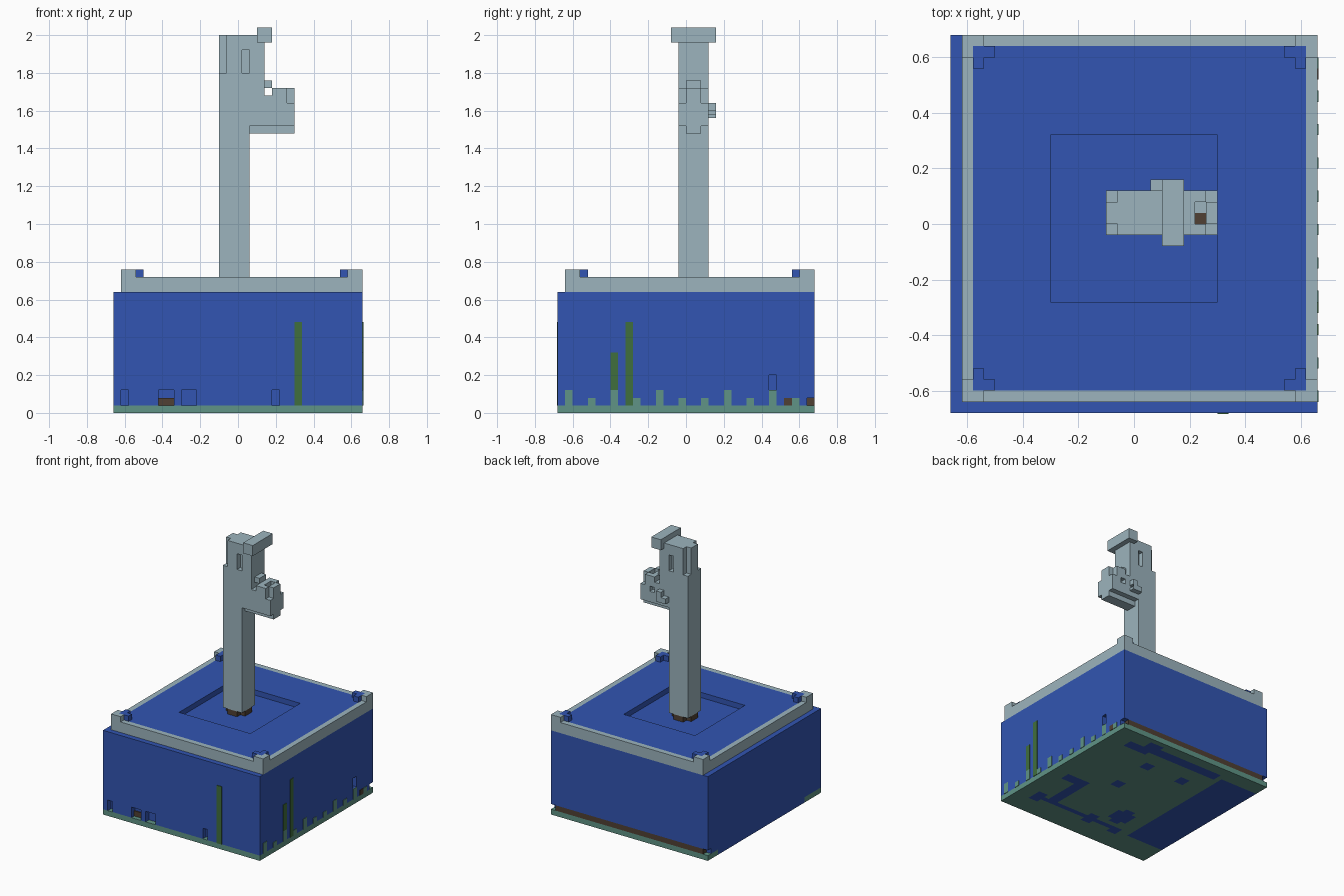
import bpy, bmesh
from mathutils import Vector

if "Cube" in bpy.data.objects:
    bpy.data.objects.remove(bpy.data.objects["Cube"])

UNIT = 0.04                      # everything sits on a block grid of this size
ORIGIN = Vector((-0.66, -0.68, 0))


def material(name, *rgb):
    mat = bpy.data.materials.new(name)
    mat.use_nodes = True
    mat.diffuse_color = (*rgb, 1)
    for node in mat.node_tree.nodes:
        if node.type == 'BSDF_PRINCIPLED':
            node.inputs["Base Color"].default_value = (*rgb, 1)
    return mat


BLUE = material("deep blue", .032, .091, .445)
STONE = material("pale stone", .332, .456, .509)
TEAL = material("teal", .117, .296, .238)
GREEN = material("leaf green", .051, .156, .048)
BROWN = material("dark brown", .08, .051, .034)


def finish(name, bm, *mats):
    mesh = bpy.data.meshes.new(name)
    bm.to_mesh(mesh)
    bm.free()
    for mat in mats:
        mesh.materials.append(mat)
    obj = bpy.data.objects.new(name, mesh)
    bpy.context.scene.collection.objects.link(obj)
    return obj


def blocks(name, mat, *boxes):
    """Boxes given in grid steps as x0, x1, y0, y1, z0, z1."""
    bm = bmesh.new()
    for box in boxes:
        low = ORIGIN + UNIT * Vector(box[0::2])
        high = ORIGIN + UNIT * Vector(box[1::2])
        made = bmesh.ops.create_cube(bm, size=1)
        for v in made["verts"]:
            v.co = [l if c < 0 else h for c, l, h in zip(v.co, low, high)]
    return finish(name, bm, mat)


def carve(obj, mat, *boxes):
    cutter = blocks("cutter", mat, *boxes)
    cutter.hide_render = True
    mod = obj.modifiers.new("carve", 'BOOLEAN')
    mod.operation = 'DIFFERENCE'
    mod.solver = 'EXACT'
    mod.object = cutter
    bpy.context.view_layer.objects.active = obj
    bpy.ops.object.modifier_apply(modifier=mod.name)
    bpy.data.objects.remove(cutter)


def frame(outer, inner, z0, z1):
    a, b, c, d = outer
    e, f, g, h = inner
    return [(a, b, c, g, z0, z1), (a, b, h, d, z0, z1),
            (a, e, g, h, z0, z1), (f, b, g, h, z0, z1)]


# Ground plate, with blue pools and channels marked on its underside
bm = bmesh.new()
bmesh.ops.create_grid(bm, x_segments=33, y_segments=34, size=1)
for v in bm.verts:
    v.co = (v.co.x * .66, v.co.y * .68, 0)
top = bmesh.ops.extrude_face_region(bm, geom=bm.faces[:])["geom"]
for v in top:
    if isinstance(v, bmesh.types.BMVert):
        v.co.z = UNIT
bmesh.ops.recalc_face_normals(bm, faces=bm.faces)
pools = [(-1, 8, 5, 31), (9, 25, 30, 32), (24, 29, 29, 31), (23, 26, 31, 33),
         (20, 22, 25, 27), (20, 22, 17, 19), (12, 14, 25, 27),
         (12, 14, 7, 12), (11, 15, 8, 11), (10, 30, 5, 6), (25, 27, 6, 13),
         (25, 30, 13, 15), (28, 30, 4, 7), (16, 18, 4, 7), (10, 12, 4, 6)]
for f in bm.faces:
    x, y, z = (f.calc_center_median() - ORIGIN) / UNIT
    if f.normal.z < .5 and any(a < x < b and c < y < d for a, b, c, d in pools):
        f.material_index = 1
bmesh.ops.dissolve_limit(bm, angle_limit=.01, verts=bm.verts, edges=bm.edges,
                         delimit={'MATERIAL'})
finish("ground_plate", bm, TEAL, BLUE)

# Main body with small niches at the foot and a slot along the back
body = blocks("main_body", BLUE, (0, 33, 0, 34, 1, 16))
niches = [(a, b, -1, 1, .5, 3) for a, b in ((1, 2), (6, 8), (9, 11), (21, 22))]
carve(body, BLUE, *niches, (32, 34, 28, 29, 3, 5), (-1, 34, 33, 35, .5, 2))
blocks("back_strip", BROWN, (1, 32, 32.9, 34, 1, 2))
blocks("niche_soil", BROWN, (6, 8, .8, 1.2, 1, 2))
blocks("side_soil", BROWN, (32.9, 33.1, 30, 31, 1, 2))

# Plants along the right side and the front
tall = (0, 2, 4, 7, 9)
blocks("grass_tufts", TEAL,
       *[(32.9, 33.1, 1 + 3 * n, 2 + 3 * n, 1, 3 if n in tall else 2) for n in range(11)])
blocks("reeds", GREEN, (32.9, 33.1, 7, 8, 3, 8), (32.9, 33.1, 9, 10, 1, 12),
       (24, 25, -.1, .1, 1, 12))

# Roof with a shallow square basin, and the stone rim around it
rim, deck, basin = (1, 33, 1, 34), (2, 32, 2, 33), (9, 24, 10, 25)
blocks("roof_deck", BLUE, (2, 32, 2, 33, 16, 17), *frame(deck, basin, 17, 18))
blocks("roof_rim", STONE, *frame(rim, deck, 16, 18))


def four_corners(*boxes):
    for a, b, c, d in boxes:
        for x0, x1 in ((a, b), (34 - b, 34 - a)):
            for y0, y1 in ((c, d), (35 - d, 35 - c)):
                yield x0, x1, y0, y1, 18, 19


blocks("rim_corners", STONE, *four_corners((1, 3, 1, 2), (1, 2, 2, 3)))
blocks("corner_tufts", BLUE, *four_corners((2, 4, 2, 3), (2, 3, 3, 4)))

# Tall column on a brown foot, its head widened and notched
blocks("column_foot", BROWN, (14, 18, 17, 19, 17, 18), (15, 17, 16, 20, 17, 18))
column = blocks("column", STONE, (14, 18, 16, 20, 18, 37))
head = blocks("column_head", STONE, (14, 20, 16, 20, 37, 50))
carve(head, STONE, (18, 21, 15, 21, 36, 38), (19, 21, 15, 21, 49, 51),
      *[(13, 15, a, b, 45, 51) for a, b in ((15, 17), (19, 21))],
      *[(17, 20.5, a, b, 49, 50.5) for a, b in ((15, 17), (19, 21))],
      *[(17, 18, a, b, 45, 48) for a, b in ((15, 17), (19, 21))],
      *[(18, 20, a, b, 39, 40) for a, b in ((15, 17), (19, 21))],
      *[(19, 20, a, b, 39.5, 41) for a, b in ((15, 17), (19, 21))])
blocks("head_niche", BROWN, (18, 20, 16.9, 19.1, 39, 40), (19, 20, 16.9, 19.1, 40, 41))

# Side arm with cut corners, a pit on top and a small hook
arm = blocks("side_arm", STONE, (20, 24, 16, 20, 38, 43))
carve(arm, STONE, (19, 21, 15, 21, 42, 44), (22, 23, 17, 19, 42, 44),
      *[(23, 25, a, b, 41, 44) for a, b in ((15, 17), (19, 21))],
      (21, 22, 19, 21, 40, 41))
blocks("arm_keel", STONE, (18, 24, 17, 19, 37, 38))
blocks("arm_hook", STONE, (20, 21, 17, 19, 43, 44))
blocks("arm_pit", BROWN, (22, 23, 17, 18, 41.9, 42.1))
